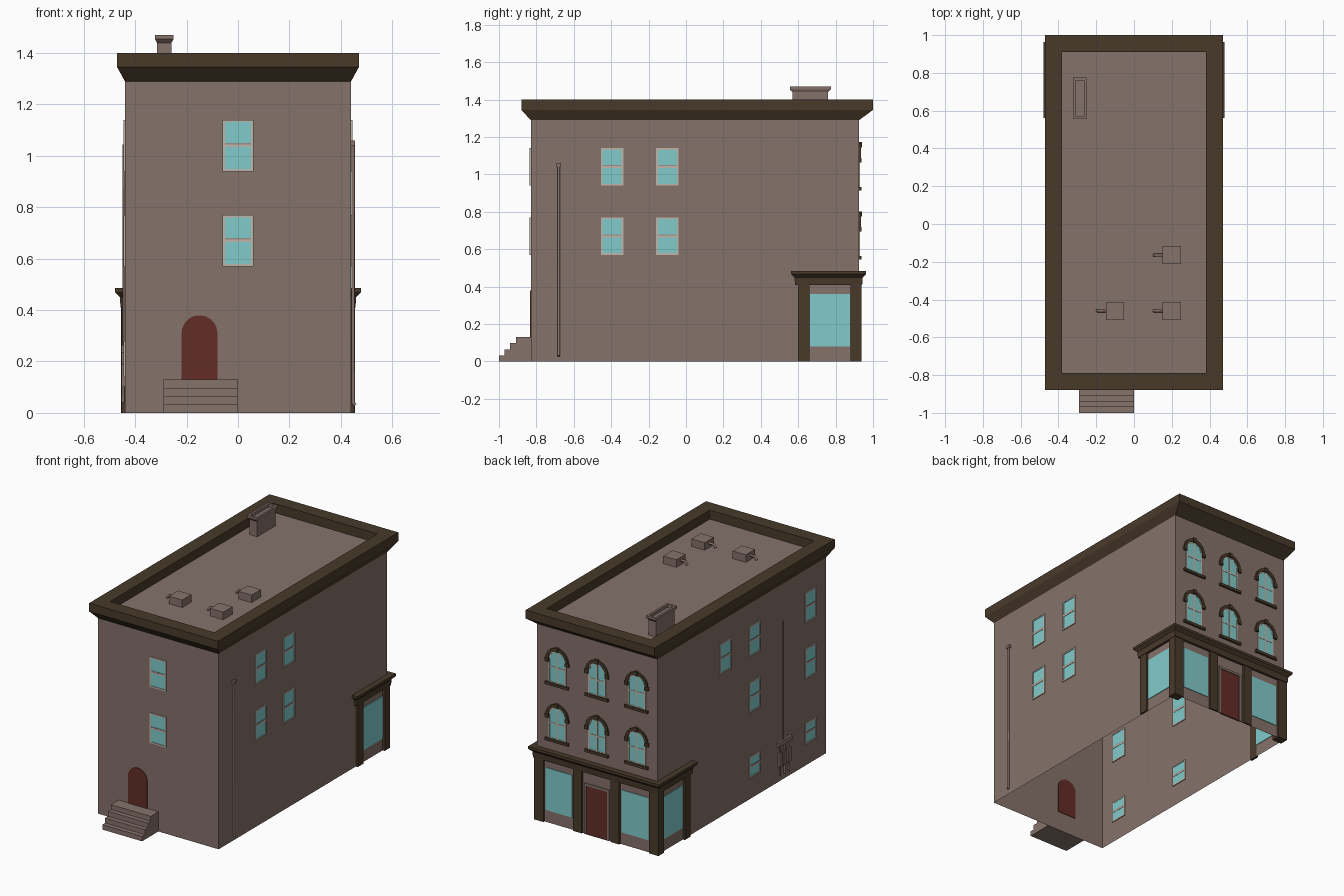
import bpy, bmesh, math
from mathutils import Vector

if "Cube" in bpy.data.objects:
    bpy.data.objects.remove(bpy.data.objects["Cube"])


def material(name, r, g, b):
    m = bpy.data.materials.new(name)
    m.diffuse_color = (r, g, b, 1)
    m.use_nodes = True
    m.node_tree.nodes["Principled BSDF"].inputs["Base Color"].default_value = m.diffuse_color
    return m


WALL = material("mauve_brick", 0.235, 0.168, 0.145)
BROWN = material("dark_brown_trim", 0.065, 0.042, 0.023)
RED = material("red_door", 0.125, 0.026, 0.019)
GLASS = material("cyan_glass", 0.22, 0.60, 0.60)
FRAME = material("pale_frame", 0.52, 0.47, 0.41)
SASH = material("grey_sash", 0.32, 0.27, 0.25)

XW, YF, YB = 0.44, -0.83, 0.925      # wall planes
# each wall maps (along, height, outward) to world space
SIDES = {
    "front": lambda u, z, d: (u, YF - d, z),
    "back": lambda u, z, d: (u, YB + d, z),
    "right": lambda u, z, d: (XW + d, u, z),
    "left": lambda u, z, d: (-XW - d, u, z),
}


def loft(name, rings, mat, closed=True, loop=False, cap0=False, cap1=False):
    bm = bmesh.new()
    vs = [[bm.verts.new(p) for p in r] for r in rings]
    n = len(vs[0])
    pairs = list(zip(vs, vs[1:])) + ([(vs[-1], vs[0])] if loop else [])
    for a, b in pairs:
        for i in range(n if closed else n - 1):
            j = (i + 1) % n
            bm.faces.new((a[i], a[j], b[j], b[i]))
    if cap0:
        bm.faces.new(vs[0][::-1])
    if cap1:
        bm.faces.new(vs[-1])
    bmesh.ops.remove_doubles(bm, verts=bm.verts, dist=1e-5)
    bmesh.ops.recalc_face_normals(bm, faces=bm.faces)
    me = bpy.data.meshes.new(name)
    bm.to_mesh(me)
    bm.free()
    ob = bpy.data.objects.new(name, me)
    bpy.context.collection.objects.link(ob)
    me.materials.append(mat)
    return ob


def prism(name, side, outline, d0, d1, mat):
    f = SIDES[side]
    return loft(name, [[f(u, z, d) for u, z in outline] for d in (d0, d1)], mat, cap0=True, cap1=True)


def rect(u0, u1, z0, z1):
    return [(u0, z0), (u1, z0), (u1, z1), (u0, z1)]


def arc(u, z, r, n=10):
    return [(u + r * math.cos(math.pi * i / n), z + r * math.sin(math.pi * i / n)) for i in range(n + 1)]


def arch(u, r, z0, zc):
    return [(u - r, z0), (u + r, z0)] + arc(u, zc, r)


def plate(name, side, u0, u1, z0, z1, d0, d1, mat):
    return prism(name, side, rect(u0, u1, z0, z1), d0, d1, mat)


def border(name, side, outer, inner, d0, d1, mat):
    f = SIDES[side]
    loft(name, [[f(u, z, d) for u, z in o] for o, d in
                ((outer, d0), (outer, d1), (inner, d1), (inner, d0))], mat, loop=True)


def rect_ring(z, x, y0, y1):
    return [(-x, y0, z), (x, y0, z), (x, y1, z), (-x, y1, z)]


def box(name, x0, x1, y0, y1, z0, z1, mat):
    return loft(name, [rect_ring_at(x0, x1, y0, y1, z) for z in (z0, z1)], mat, cap0=True, cap1=True)


def rect_ring_at(x0, x1, y0, y1, z):
    return [(x0, y0, z), (x1, y0, z), (x1, y1, z), (x0, y1, z)]


def pipe(name, pts, r, mat):
    cu = bpy.data.curves.new(name, 'CURVE')
    cu.dimensions = '3D'
    cu.bevel_depth, cu.bevel_resolution, cu.use_fill_caps = r, 1, True
    sp = cu.splines.new('POLY')
    sp.points.add(len(pts) - 1)
    for p, co in zip(sp.points, pts):
        p.co = (*co, 1)
    cu.materials.append(mat)
    bpy.context.collection.objects.link(bpy.data.objects.new(name, cu))


# main walls (open underneath), roof cornice and sunken roof
loft("walls", [rect_ring(z, XW, YF, YB) for z in (0, 1.29)], WALL)
loft("roof_cornice", [rect_ring(1.29, XW, YF, YB), rect_ring(1.345, 0.47, -0.88, 1.0),
                      rect_ring(1.40, 0.47, -0.88, 1.0), rect_ring(1.40, 0.38, -0.79, 0.91),
                      rect_ring(1.34, 0.38, -0.79, 0.91)], BROWN)
box("roof", -0.38, 0.38, -0.79, 0.91, 1.335, 1.34, WALL)

# chimney with flared, hollow cap
cx, cy = -0.287, 0.665
prof = [(0.028, 0.095, 1.34), (0.028, 0.095, 1.44), (0.036, 0.11, 1.455),
        (0.036, 0.11, 1.47), (0.022, 0.095, 1.47), (0.022, 0.095, 1.45)]
loft("chimney", [rect_ring_at(cx - a, cx + a, cy - b, cy + b, z) for a, b, z in prof], WALL, cap1=True)

# roof vents with bent spouts
for vx, vy in ((0.2, -0.165), (-0.1, -0.46), (0.2, -0.46)):
    box("roof_vent", vx - 0.048, vx + 0.048, vy - 0.048, vy + 0.048, 1.34, 1.39, WALL)
    pipe("vent_spout", [(vx - 0.045, vy, 1.37), (vx - 0.08, vy, 1.37), (vx - 0.095, vy, 1.35)], 0.008, WALL)

# front steps and arched door
steps = [(YF, 0), (-1.0, 0)]
for i in range(4):
    y, z = -1.0 + 0.03 * i, 0.0325 * (i + 1)
    steps += [(y, z), (y + 0.03 if i < 3 else YF, z)]
loft("front_steps", [[(x, y, z) for y, z in steps] for x in (-0.29, 0.0)], WALL, cap0=True, cap1=True)
prism("front_door", "front", arch(-0.15, 0.07, 0.13, 0.31), -0.004, 0.004, RED)


def sash_window(side, u, z0, z1, w=0.06):
    t = 0.009
    zm = (z0 + z1) / 2
    plate("window_glass", side, u - w + t, u + w - t, z0 + t, z1 - t, -0.004, 0.002, GLASS)
    border("window_frame", side, rect(u - w, u + w, z0, z1),
           rect(u - w + t, u + w - t, z0 + t, z1 - t), -0.006, 0.006, FRAME)
    plate("window_rail", side, u - w + t, u + w - t, zm - 0.006, zm + 0.004, -0.006, 0.005, FRAME)
    plate("window_sash", side, u - w + t, u + w - t, zm + 0.004, zm + 0.010, -0.005, 0.004, SASH)


TOP, MID, LOW = (0.94, 1.14), (0.57, 0.77), (0.14, 0.28)
for row in (TOP, MID):
    sash_window("front", 0, *row)
    for u in (-0.395, -0.10):
        sash_window("right", u, *row)
for u, rows in ((0.22, (TOP,)), (-0.085, (TOP, MID, LOW)), (-0.67, (TOP, MID, LOW))):
    for row in rows:
        sash_window("left", u, *row)

# arched rear windows with hoods and sills
for u in (-0.29, 0.0, 0.29):
    for z in (0.56, 0.93):
        zc = z + 0.155
        prism("arched_glass", "back", arch(u, 0.055, z, zc), -0.004, 0.002, GLASS)
        border("arched_frame", "back", arch(u, 0.064, z, zc), arch(u, 0.055, z + 0.009, zc), -0.006, 0.004, FRAME)
        plate("arched_mullion", "back", u - 0.005, u + 0.005, z, zc + 0.055, -0.006, 0.004, FRAME)
        plate("arched_rail", "back", u - 0.055, u + 0.055, z + 0.10, z + 0.11, -0.006, 0.004, FRAME)
        prism("window_hood", "back", arc(u, zc, 0.083) + arc(u, zc, 0.062)[::-1], 0, 0.010, BROWN)
        for s in (-1, 1):
            c = u + s * 0.074
            plate("hood_foot", "back", c - 0.013, c + 0.013, zc - 0.02, zc + 0.004, 0, 0.012, BROWN)
        plate("hood_keystone", "back", u - 0.012, u + 0.012, zc + 0.060, zc + 0.088, 0, 0.016, BROWN)
        plate("window_sill", "back", u - 0.085, u + 0.085, z - 0.015, z + 0.003, 0, 0.014, BROWN)

# shopfront: pillars, wide windows, door
for s in (-1, 1):
    a, b = sorted((s * 0.385, s * 0.455))
    plate("corner_pillar_rear", "back", a, b, 0, 0.41, -0.045, 0.012, BROWN)
    a, b = sorted((s * 0.105, s * 0.168))
    plate("door_pillar", "back", a, b, 0, 0.41, 0, 0.012, BROWN)
    a, b = sorted((s * 0.18, s * 0.375))
    plate("shop_window_rear", "back", a, b, 0.08, 0.36, -0.004, 0.004, GLASS)
    side = "right" if s > 0 else "left"
    plate("side_pillar", side, 0.60, 0.66, 0, 0.41, 0, 0.014, BROWN)
    plate("shop_window_side", side, 0.663, 0.878, 0.08, 0.36, -0.004, 0.004, GLASS)
plate("shop_door", "back", -0.075, 0.075, 0, 0.32, -0.004, 0.003, RED)
border("shop_door_frame", "back", rect(-0.09, 0.09, 0, 0.335), rect(-0.075, 0.075, 0, 0.32), 0, 0.008, WALL)


# shopfront cornice wrapping three sides
def wrap(d, z):
    half = [(XW, 0.60 - d, z), (XW + d, 0.60 - d, z), (XW + d, YB + d, z)]
    return half + [(-x, y, h) for x, y, h in half[::-1]]


loft("shop_cornice", [wrap(d, z) for d, z in
                      ((0, 0.41), (0.017, 0.41), (0.020, 0.45), (0.038, 0.468), (0.038, 0.485), (0, 0.485))],
     BROWN, closed=False)

# drainpipe on the right
pipe("drainpipe_right", [(0.448, -0.68, 1.05), (0.448, -0.68, 0.04), (0.455, -0.68, 0.03)], 0.007, WALL)
plate("drainpipe_head", "right", -0.692, -0.668, 1.04, 1.06, 0, 0.015, WALL)

# conduit and meters on the left
pipe("conduit_left", [(-0.444, -0.38, 1.045), (-0.444, -0.38, 0.25)], 0.005, WALL)
plate("meter_crossbar", "left", -0.46, -0.32, 0.235, 0.265, 0, 0.014, WALL)
for u in (-0.435, -0.39, -0.345):
    pipe("meter_pipe", [(-0.447, u, 0.24), (-0.447, u, 0.04)], 0.006, WALL)
    plate("meter_box", "left", u - 0.016, u + 0.016, 0.10, 0.19, 0, 0.014, WALL)
